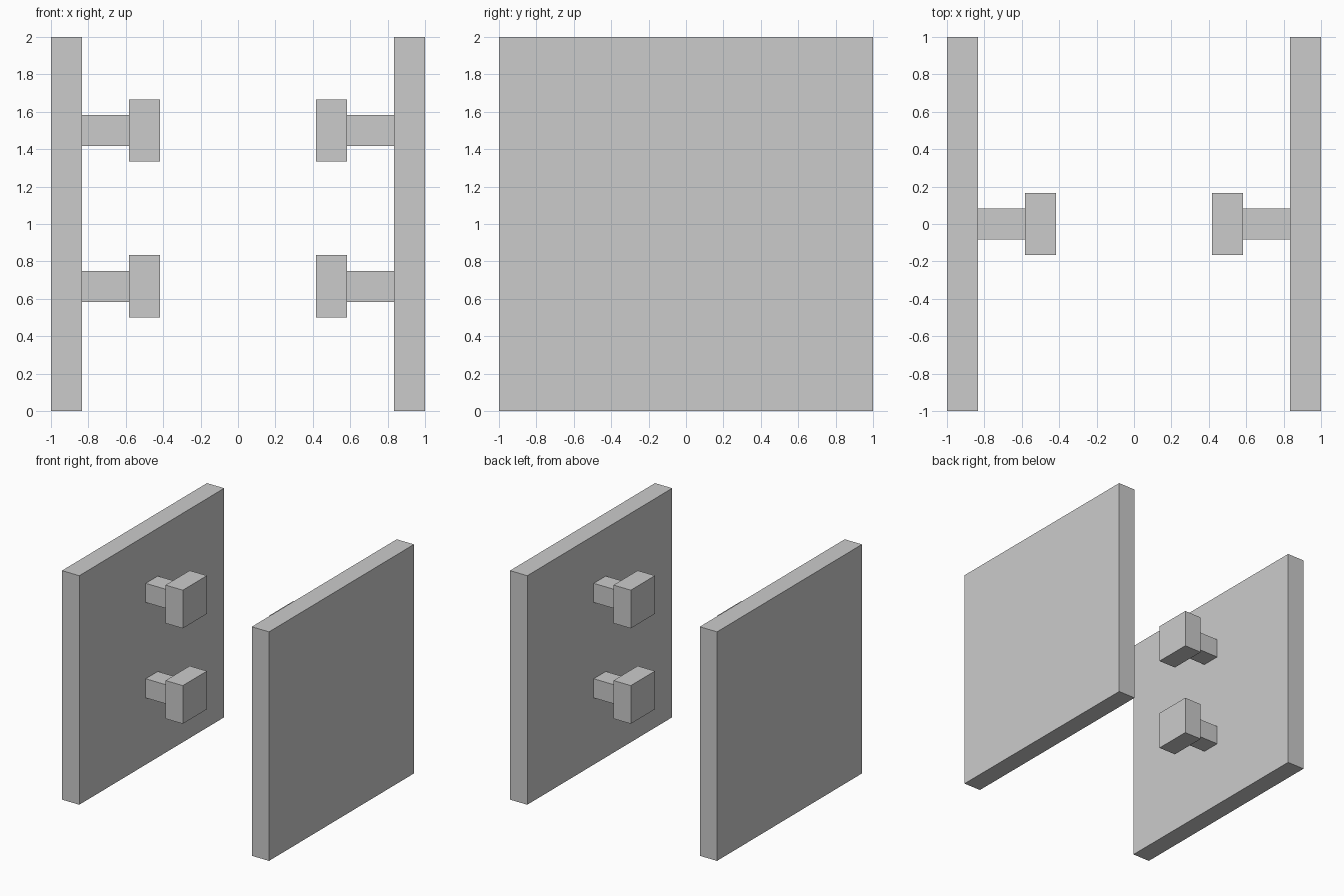
import bpy

if "Cube" in bpy.data.objects:
    bpy.data.objects.remove(bpy.data.objects["Cube"])

U = 1 / 12  # all parts sit on a twelfth-unit grid


def box(name, lo, hi):
    """Axis-aligned box between two corners given in grid units."""
    bpy.ops.mesh.primitive_cube_add(
        size=1, location=[(a + b) / 2 * U for a, b in zip(lo, hi)])
    ob = bpy.context.object
    ob.name = name
    ob.scale = [(b - a) * U for a, b in zip(lo, hi)]
    bpy.ops.object.transform_apply(location=False, rotation=False, scale=True)
    return ob


def sided_box(name, side, x_in, x_out, y, z0, z1):
    """Box on the left (-1) or right (1) side, symmetric in y."""
    x0, x1 = sorted((side * x_in, side * x_out))
    return box(name, (x0, -y, z0), (x1, y, z1))


for label, side in (("left", -1), ("right", 1)):
    # Upright square panel
    sided_box(f"{label}_panel", side, 10, 12, 12, 0, 24)
    # Two inward pegs, each a thin stem with a wider square head
    for level, z in (("lower", 8), ("upper", 18)):
        sided_box(f"{label}_{level}_peg_stem", side, 7, 10, 1, z - 1, z + 1)
        sided_box(f"{label}_{level}_peg_head", side, 5, 7, 2, z - 2, z + 2)
